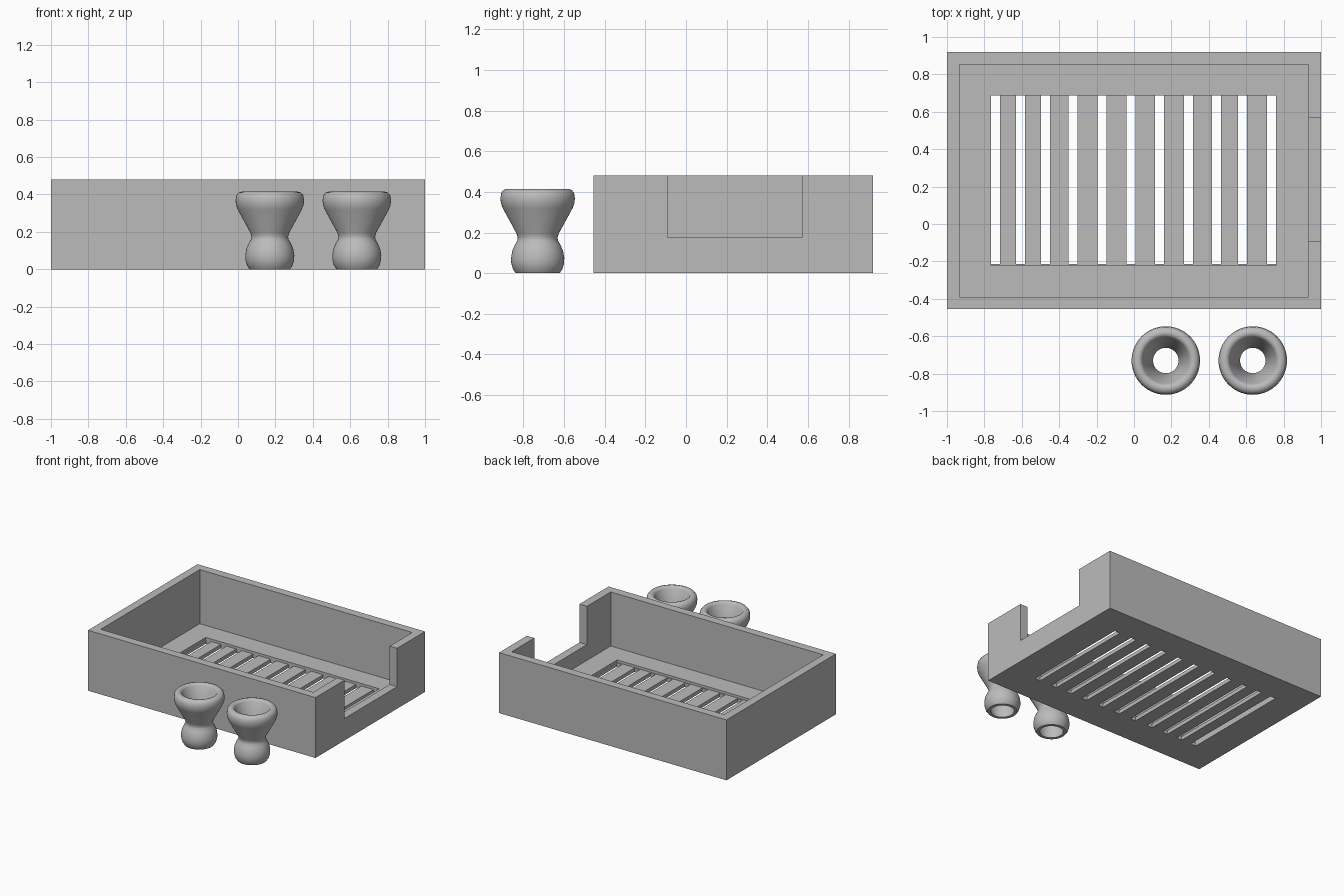
import bpy
import bmesh
from math import radians, tau
from mathutils import Vector

cube = bpy.data.objects.get("Cube")
if cube:
    bpy.data.objects.remove(cube, do_unlink=True)

# Single plain material
grey = bpy.data.materials.new("plain grey")
grey.use_nodes = True
COLOUR = (0.5, 0.5, 0.5, 1)
grey.diffuse_color = COLOUR
grey.node_tree.nodes["Principled BSDF"].inputs["Base Color"].default_value = COLOUR


def add_object(name, bm):
    bmesh.ops.recalc_face_normals(bm, faces=bm.faces)
    mesh = bpy.data.meshes.new(name)
    bm.to_mesh(mesh)
    bm.free()
    mesh.materials.append(grey)
    obj = bpy.data.objects.new(name, mesh)
    bpy.context.collection.objects.link(obj)
    return obj


def add_boxes(name, boxes):
    """One object made of boxes, each given by its low and high corner."""
    bm = bmesh.new()
    for low, high in boxes:
        low, high = Vector(low), Vector(high)
        verts = bmesh.ops.create_cube(bm, size=1)["verts"]
        bmesh.ops.scale(bm, vec=high - low, verts=verts)
        bmesh.ops.translate(bm, vec=(low + high) / 2, verts=verts)
    return add_object(name, bm)


def cut(target, boxes):
    cutter = add_boxes("cutter", boxes)
    cutter.hide_render = True
    mod = target.modifiers.new("cut", 'BOOLEAN')
    mod.operation = 'DIFFERENCE'
    mod.solver = 'EXACT'
    mod.object = cutter
    bpy.context.view_layer.objects.active = target
    bpy.ops.object.modifier_apply(modifier=mod.name)
    bpy.data.objects.remove(cutter, do_unlink=True)


# Tray: outer block, hollow, side notch, recessed grille and its slots
FRONT, BACK, TOP, FLOOR, WALL = -0.455, 0.92, 0.48, 0.05, 0.066
tray = add_boxes("tray", [((-1, FRONT, 0), (1, BACK, TOP))])
cut(tray, [((WALL - 1, FRONT + WALL, FLOOR), (1 - WALL, BACK - WALL, 1))])
cut(tray, [((0.8, -0.09, 0.175), (1.2, 0.57, 1))])
cut(tray, [((-0.765, -0.222, 0.03), (0.76, 0.687, 0.2))])

slot_centres = [-0.74, -0.607, -0.472, -0.325, -0.17, -0.015,
                0.137, 0.292, 0.44, 0.58, 0.735]
cut(tray, [((x - 0.024, -0.214, -0.1), (x + 0.024, 0.687, 0.1))
           for x in slot_centres])


# Flared hollow feet: closed wall profile (radius, height) turned around z
profile = [
    (0.085, 0), (0.108, 0), (0.122, 0.02), (0.13, 0.05), (0.131, 0.075),
    (0.125, 0.11), (0.112, 0.14), (0.1, 0.16), (0.098, 0.175), (0.104, 0.195),
    (0.172, 0.32), (0.181, 0.345), (0.183, 0.37), (0.179, 0.395),
    (0.167, 0.41), (0.15, 0.415), (0.135, 0.412), (0.125, 0.4),
    (0.068, 0.2), (0.068, 0.15), (0.085, 0.1), (0.095, 0.06),
]


def add_foot(name, x, y):
    bm = bmesh.new()
    ring = [bm.verts.new((r, 0, z)) for r, z in profile]
    edges = [bm.edges.new((a, b)) for a, b in zip(ring, ring[1:] + ring[:1])]
    bmesh.ops.spin(bm, geom=ring + edges, cent=(0, 0, 0), axis=(0, 0, 1),
                   angle=tau, steps=56, use_merge=True)
    bmesh.ops.remove_doubles(bm, verts=bm.verts, dist=0.0005)
    foot = add_object(name, bm)
    foot.location = (x, y, 0)
    bpy.ops.object.select_all(action='DESELECT')
    foot.select_set(True)
    bpy.context.view_layer.objects.active = foot
    bpy.ops.object.shade_smooth_by_angle(angle=radians(40))


add_foot("flared_foot_inner", 0.17, -0.73)
add_foot("flared_foot_outer", 0.635, -0.73)
